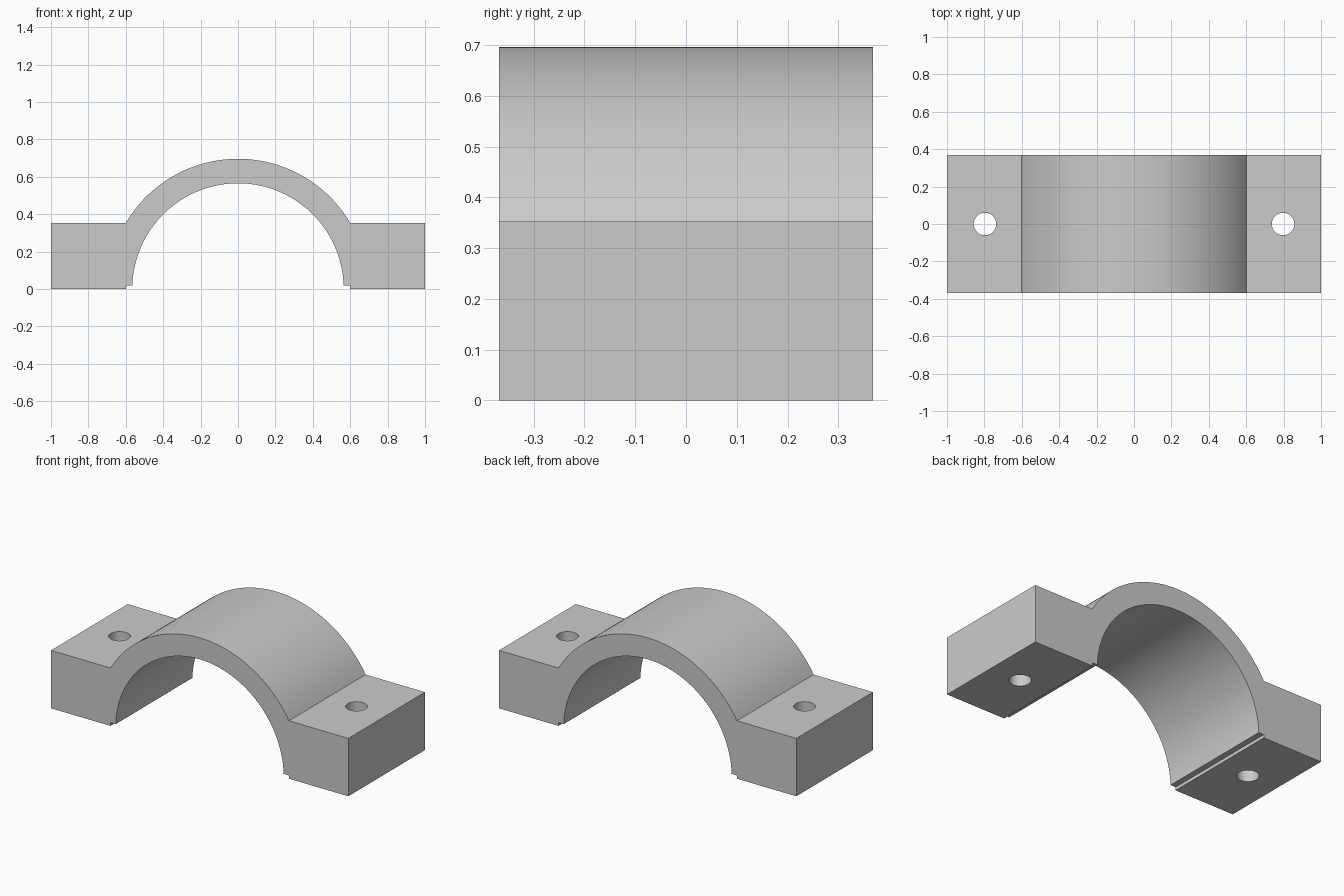
import bpy
import bmesh
from math import cos, sin, asin, pi, radians

HALF_DEPTH = 0.368
OUTER_R, INNER_R = 0.696, 0.565
FOOT_TOP, STEP = 0.352, 0.02
FOOT_INNER_X = 0.6
BOLT_X, BOLT_R = 0.797, 0.06

cube = bpy.data.objects.get("Cube")
if cube:
    bpy.data.objects.remove(cube, do_unlink=True)

grey = bpy.data.materials.new("plain grey")
grey.use_nodes = True
colour = (0.6, 0.6, 0.6, 1)
grey.diffuse_color = colour
grey.node_tree.nodes["Principled BSDF"].inputs["Base Color"].default_value = colour


def arc(radius, z_end, steps):
    """Arch points about the origin, from right end to left end at height z_end."""
    start = asin(z_end / radius)
    angles = [start + (pi - 2 * start) * i / steps for i in range(steps + 1)]
    return [(radius * cos(a), radius * sin(a)) for a in angles]


# Clamp body: one front profile extruded along the depth
profile = [(FOOT_INNER_X, 0), (1, 0), (1, FOOT_TOP)]
profile += arc(OUTER_R, FOOT_TOP, 64)
profile += [(-1, FOOT_TOP), (-1, 0), (-FOOT_INNER_X, 0), (-FOOT_INNER_X, STEP)]
profile += reversed(arc(INNER_R, STEP, 96))
profile += [(FOOT_INNER_X, STEP)]

bm = bmesh.new()
face = bm.faces.new([bm.verts.new((x, -HALF_DEPTH, z)) for x, z in profile])
extruded = bmesh.ops.extrude_face_region(bm, geom=[face], use_keep_orig=True)
moved = [v for v in extruded["geom"] if isinstance(v, bmesh.types.BMVert)]
bmesh.ops.translate(bm, verts=moved, vec=(0, 2 * HALF_DEPTH, 0))
bmesh.ops.recalc_face_normals(bm, faces=bm.faces)
mesh = bpy.data.meshes.new("clamp_body")
bm.to_mesh(mesh)
bm.free()
mesh.materials.append(grey)
body = bpy.data.objects.new("clamp_body", mesh)
bpy.context.collection.objects.link(body)

# Bolt holes through both feet
cutters = []
for side, name in ((1, "left"), (-1, "right")):
    bpy.ops.mesh.primitive_cylinder_add(vertices=64, radius=BOLT_R, depth=1,
                                        location=(side * BOLT_X, 0, 0.2))
    cutter = bpy.context.object
    cutter.name = name + "_bolt_hole_cutter"
    cutter.hide_render = True
    cutter.data.materials.append(grey)
    cutters.append(cutter)
    cut = body.modifiers.new(name + "_bolt_hole", "BOOLEAN")
    cut.operation = "DIFFERENCE"
    cut.solver = "EXACT"
    cut.object = cutter

bpy.ops.object.select_all(action="DESELECT")
body.select_set(True)
bpy.context.view_layer.objects.active = body
for modifier in list(body.modifiers):
    bpy.ops.object.modifier_apply(modifier=modifier.name)
for cutter in cutters:
    bpy.data.objects.remove(cutter, do_unlink=True)

bpy.ops.object.shade_smooth_by_angle(angle=radians(25))
